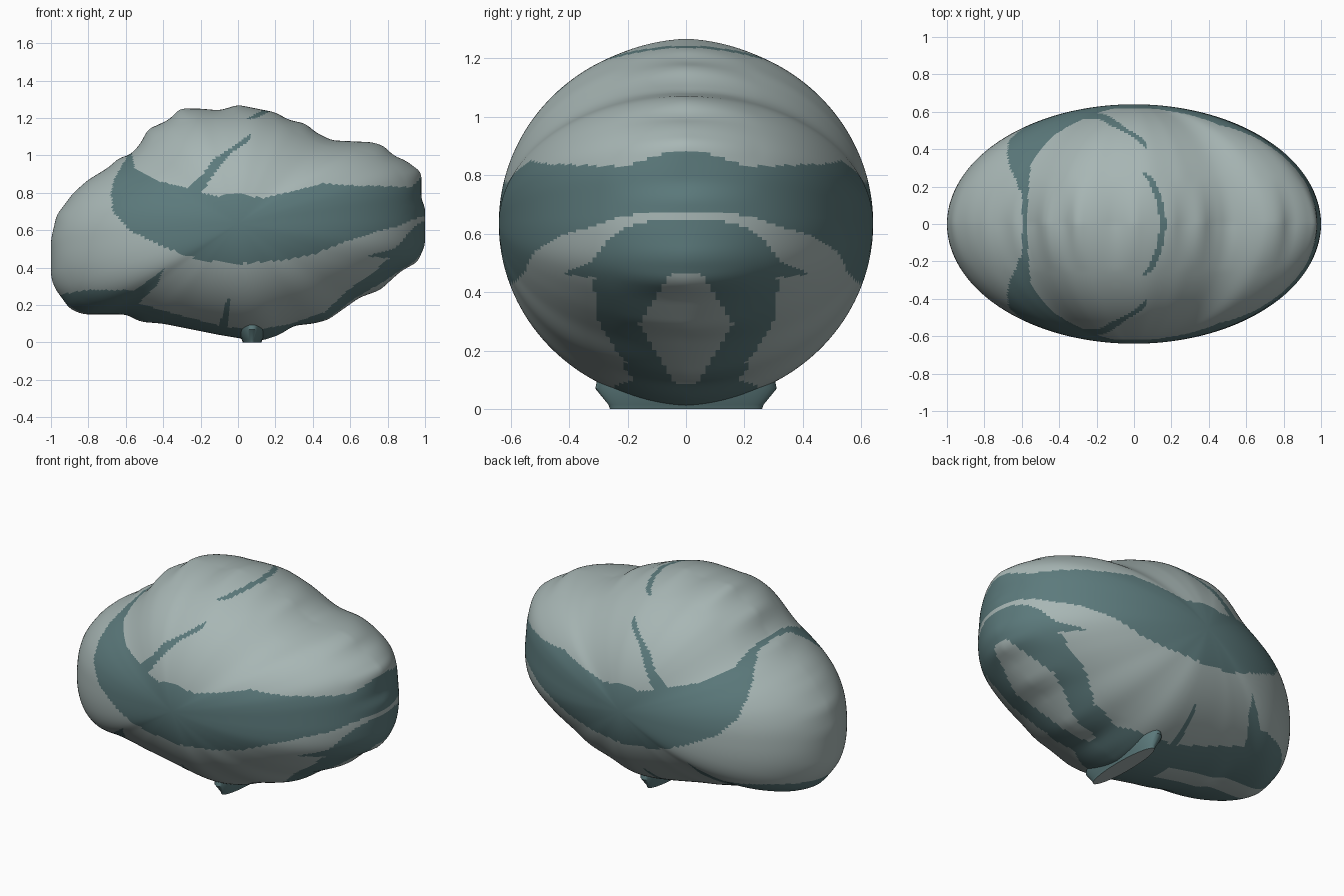
import bpy, bmesh, math
from mathutils import Vector

cube = bpy.data.objects.get("Cube")
if cube:
    bpy.data.objects.remove(cube)

MID = Vector((0, 0.635))   # centre of the outline
HALF = 0.64                # half thickness along y
AROUND, LAYERS = 420, 120


def material(name, color):
    mat = bpy.data.materials.new(name)
    mat.use_nodes = True
    mat.diffuse_color = color
    mat.node_tree.nodes["Principled BSDF"].inputs["Base Color"].default_value = color
    return mat


def finish(name, bm, mats):
    mesh = bpy.data.meshes.new(name)
    bmesh.ops.recalc_face_normals(bm, faces=bm.faces)
    bm.to_mesh(mesh)
    bm.free()
    obj = bpy.data.objects.new(name, mesh)
    bpy.context.collection.objects.link(obj)
    for mat in mats:
        mesh.materials.append(mat)
    bpy.ops.object.select_all(action='DESELECT')
    obj.select_set(True)
    bpy.context.view_layer.objects.active = obj
    bpy.ops.object.shade_smooth_by_angle(angle=math.radians(40))
    return obj


def resample(points, count):
    """Evenly spaced points along a closed outline."""
    pts = [Vector(p) for p in points]
    pts.append(pts[0])
    lengths = [(b - a).length for a, b in zip(pts, pts[1:])]
    step, result, start, i = sum(lengths) / count, [], 0, 0
    for k in range(count):
        while i < len(lengths) - 1 and start + lengths[i] < k * step:
            start += lengths[i]
            i += 1
        result.append(pts[i].lerp(pts[i + 1], (k * step - start) / lengths[i]))
    return result


def smoothed(pts, reach):
    n = len(pts)
    return [sum((pts[(i + d) % n] for d in range(-reach, reach + 1)), Vector((0, 0)))
            / (2 * reach + 1) for i in range(n)]


def inside(x, z, poly):
    hit = False
    for (ax, az), (bx, bz) in zip(poly, poly[1:] + poly[:1]):
        if (az > z) != (bz > z) and x < ax + (z - az) * (bx - ax) / (bz - az):
            hit = not hit
    return hit


# Lengthwise outline of the stone (x, z)
outline = [
    (-.58, 1), (-.53, 1.05), (-.48, 1.14), (-.37, 1.19), (-.31, 1.25), (-.2, 1.25),
    (-.1, 1.24), (0, 1.27), (.1, 1.25), (.2, 1.23), (.27, 1.19), (.36, 1.17),
    (.42, 1.12), (.5, 1.08), (.72, 1.07), (.78, 1.05), (.83, 1), (.9, .97),
    (.98, .91), (.98, .76), (1, .73), (1, .52), (.96, .43), (.87, .38), (.76, .28),
    (.65, .24), (.48, .12), (.4, .1), (.3, .09), (.22, .04), (.13, .01), (.02, .02),
    (-.1, .04), (-.2, .06), (-.4, .1), (-.52, .11), (-.6, .15), (-.83, .15),
    (-.9, .18), (-.98, .29), (-1, .35), (-1, .55), (-.97, .68), (-.88, .8),
    (-.8, .87), (-.7, .93), (-.63, .99)]

# Dark markings, cut straight through both sides (x, z)
side_band = [
    (-.57, 1.02), (-.55, .93), (-.42, .86), (-.28, .83), (-.2, .8), (-.1, .78),
    (0, .8), (.13, .77), (.3, .81), (.45, .85), (.6, .84), (.93, .83), (1.02, .93),
    (1.1, .7), (.97, .67), (.85, .62), (.7, .58), (.55, .53), (.4, .47), (.25, .44),
    (0, .42), (-.2, .44), (-.4, .51), (-.58, .6), (-.67, .7), (-.68, .8),
    (-.66, .88), (-.6, .98), (-.59, 1.05)]
lower_end = [
    (1.05, .68), (.94, .62), (.84, .5), (.68, .46), (.81, .45), (.74, .39),
    (.59, .28), (.46, .16), (.28, .1), (.3, -.1), (1.05, -.1)]
underside = [
    (-1.05, .22), (-.93, .26), (-.8, .28), (-.55, .28), (-.4, .39), (-.43, .31),
    (-.53, .21), (-.4, .17), (-.1, .09), (-.06, .23), (-.04, .23), (-.05, .08),
    (.1, .07), (.3, .1), (.3, -.1), (-1.05, -.1)]
top_streak = [
    (-.28, .82), (-.2, .88), (-.13, .98), (-.02, 1.05), (.07, 1.12), (.06, 1.08),
    (-.04, 1.01), (-.1, .94), (-.15, .87), (-.2, .79)]
crest_streak = [(.03, 1.19), (.15, 1.25), (.2, 1.3), (.18, 1.24), (.1, 1.2)]
markings = [side_band, lower_end, underside, top_streak, crest_streak]


def is_dark(c):
    y = abs(c.y)
    # Pale patches along the seam
    if c.x > .3 and c.z < .46 and y < .16 - abs(c.z - .29) * .6:
        return False
    if -.9 < c.x < -.2 and c.z < .3 and y < .07:
        return False
    return any(inside(c.x, c.z, poly) for poly in markings)


pale = material("pale grey green", (.39, .47, .46, 1))
teal = material("dark teal", (.107, .195, .202, 1))

# Stone body: the outline shrinks towards both sides like an ellipsoid
rough = smoothed(resample(outline, AROUND), 2)
soft = smoothed(rough, 9)
bm = bmesh.new()
rings = []
for j in range(1, LAYERS):
    phi = math.pi * (j / LAYERS - .5)
    y, scale = HALF * math.sin(phi), math.cos(phi)
    blend = min(1, abs(y) / .25)
    ring = []
    for a, b in zip(rough, soft):
        p = MID + (a.lerp(b, blend) - MID) * scale
        ring.append(bm.verts.new((p.x, y, p.y)))
    rings.append(ring)
for low, high in zip(rings, rings[1:]):
    for i in range(AROUND):
        k = (i + 1) % AROUND
        bm.faces.new((low[i], low[k], high[k], high[i]))
for ring, y in ((rings[0], -HALF), (rings[-1], HALF)):
    pole = bm.verts.new((MID.x, y, MID.y))
    for i in range(AROUND):
        bm.faces.new((ring[i], ring[(i + 1) % AROUND], pole))
for face in bm.faces:
    face.material_index = int(is_dark(face.calc_center_median()))
finish("stone_body", bm, [pale, teal])

# Flat foot under the stone, flaring into the body
bm = bmesh.new()
loops = []
for rx, ry, z in ((.05, .26, 0), (.055, .265, .015), (.09, .31, .07), (.09, .3, .12)):
    loops.append([bm.verts.new((.075 + rx * math.cos(t), ry * math.sin(t), z))
                  for t in (math.tau * i / 48 for i in range(48))])
for low, high in zip(loops, loops[1:]):
    for i in range(48):
        k = (i + 1) % 48
        bm.faces.new((low[i], low[k], high[k], high[i])).material_index = 1
bm.faces.new(loops[0])
finish("foot", bm, [pale, teal])
